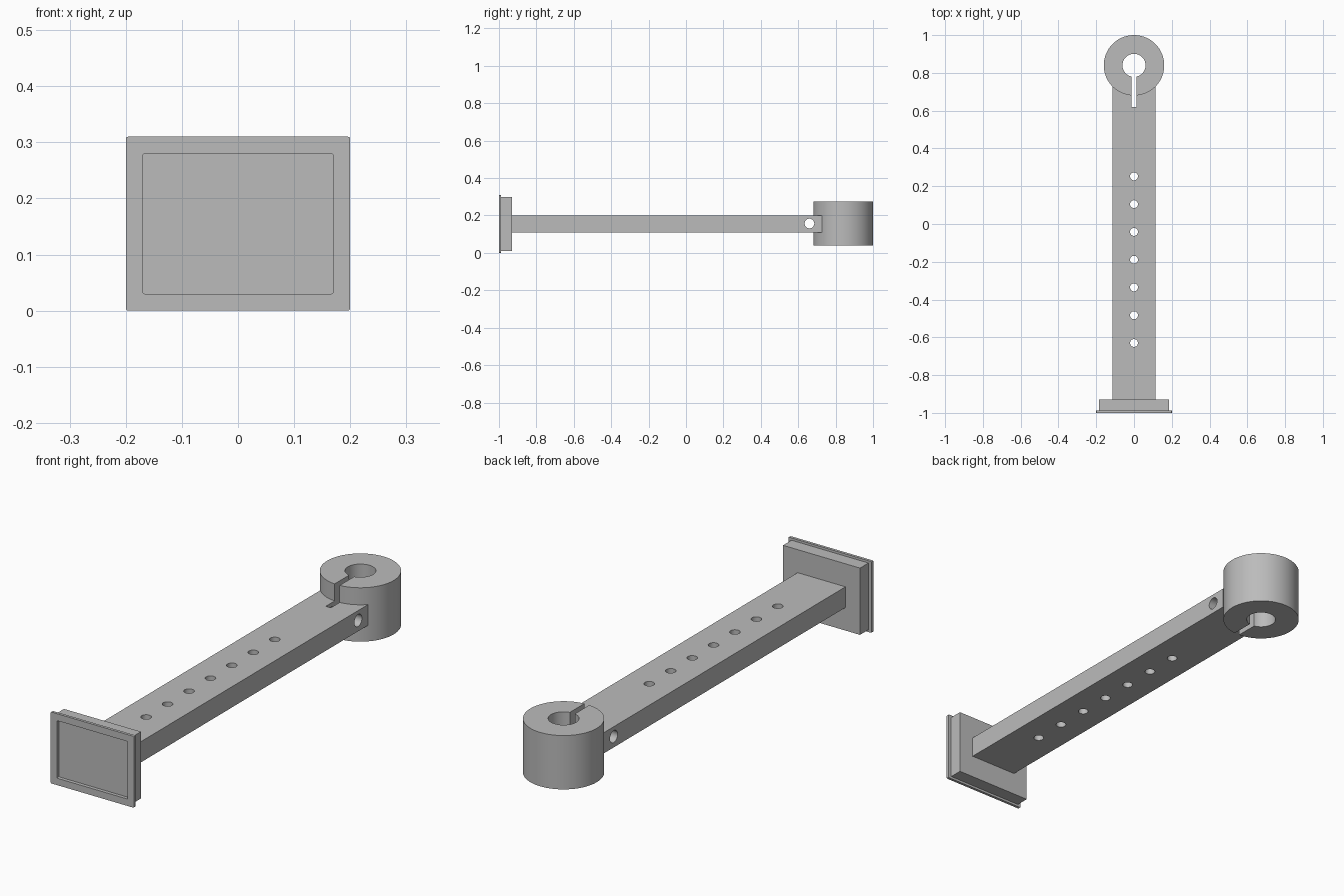
import bpy
import math
from mathutils import Vector

if "Cube" in bpy.data.objects:
    bpy.data.objects.remove(bpy.data.objects["Cube"], do_unlink=True)

# One grey for the whole model
grey = bpy.data.materials.new("plain_grey")
grey.use_nodes = True
colour = (0.5, 0.5, 0.5, 1)
grey.diffuse_color = colour
grey.node_tree.nodes["Principled BSDF"].inputs["Base Color"].default_value = colour


def finish(obj, name):
    obj.name = name
    obj.data.name = name
    obj.data.materials.append(grey)
    return obj


def box(name, low, high):
    low, high = Vector(low), Vector(high)
    bpy.ops.mesh.primitive_cube_add(size=1, location=(low + high) / 2)
    obj = bpy.context.object
    obj.scale = high - low
    bpy.ops.object.transform_apply(location=False, rotation=False, scale=True)
    return finish(obj, name)


def cylinder(name, radius, depth, location, sides=32, rotation=(0, 0, 0)):
    bpy.ops.mesh.primitive_cylinder_add(vertices=sides, radius=radius, depth=depth,
                                        location=location, rotation=rotation)
    return finish(bpy.context.object, name)


def apply_modifier(obj, mod):
    bpy.context.view_layer.objects.active = obj
    bpy.ops.object.modifier_apply(modifier=mod.name)


def combine(obj, other, operation):
    mod = obj.modifiers.new("combine", "BOOLEAN")
    mod.operation = operation
    mod.solver = "EXACT"
    mod.object = other
    apply_modifier(obj, mod)
    bpy.data.objects.remove(other, do_unlink=True)


def round_edges(obj, axis, width):
    # Bevel only the edges that run along one axis
    weights = obj.data.attributes.new("bevel_weight_edge", "FLOAT", "EDGE")
    for edge in obj.data.edges:
        a, b = (obj.data.vertices[i].co for i in edge.vertices)
        weights.data[edge.index].value = float(abs((a - b).normalized()[axis]) > 0.9)
    mod = obj.modifiers.new("round", "BEVEL")
    mod.limit_method = "WEIGHT"
    mod.width = width
    mod.segments = 3
    apply_modifier(obj, mod)


def smooth(obj):
    bpy.ops.object.select_all(action="DESELECT")
    obj.select_set(True)
    bpy.context.view_layer.objects.active = obj
    bpy.ops.object.shade_smooth_by_angle(angle=math.radians(30))


MID = 0.155
RING_Y = 0.84

# Mounting plate: thin front flange, thicker back block, recessed face
plate = box("mounting_plate", (-0.2, -1, 0), (0.2, -0.988, 0.31))
round_edges(plate, 1, 0.004)
combine(plate, box("back_block", (-0.185, -0.995, 0.01), (0.185, -0.93, 0.3)), "UNION")
recess = box("recess", (-0.17, -1.05, 0.03), (0.17, -0.985, 0.28))
round_edges(recess, 1, 0.004)
combine(plate, recess, "DIFFERENCE")

# Arm joined to the clamp ring
arm = box("clamp_arm", (-0.115, -0.93, 0.11), (0.115, 0.727, 0.2))
combine(arm, cylinder("ring", 0.16, 0.234, (0, RING_Y, 0.157), 96), "UNION")

# Clamp bore, slit and cross bolt hole
combine(arm, cylinder("bore", 0.061, 1, (0, RING_Y, MID), 64), "DIFFERENCE")
combine(arm, box("slit", (-0.012, 0.62, -0.5), (0.012, RING_Y, 0.8)), "DIFFERENCE")
combine(arm, cylinder("bolt_hole", 0.026, 1, (0, 0.66, 0.157),
                      rotation=(0, math.pi / 2, 0)), "DIFFERENCE")

# Row of holes along the arm
for i in range(7):
    combine(arm, cylinder("row_hole", 0.021, 1, (0, -0.63 + i * 0.147, MID)), "DIFFERENCE")

smooth(plate)
smooth(arm)
